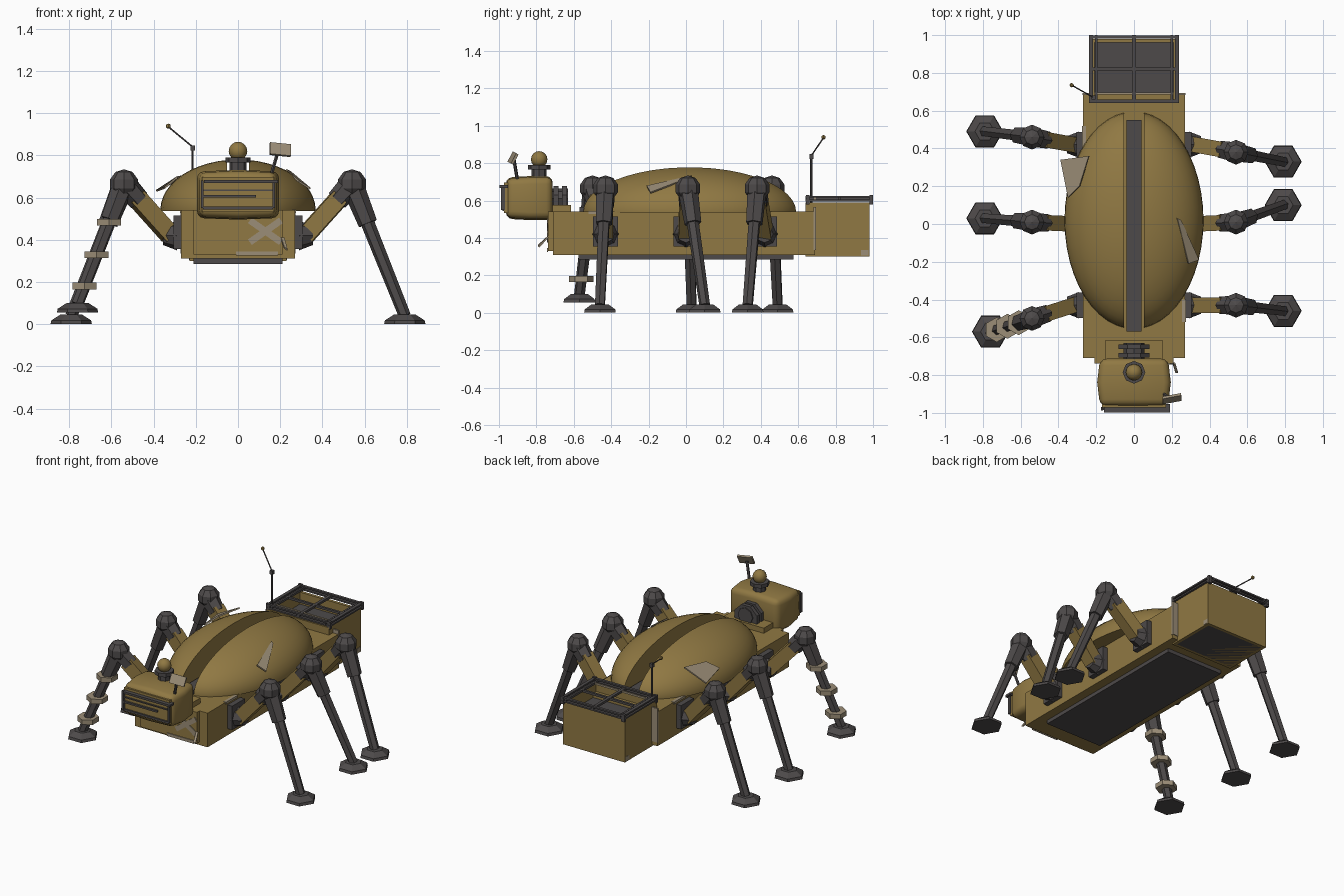
import bpy, bmesh, math
from mathutils import Vector, Matrix

cube = bpy.data.objects.get("Cube")
if cube:
    bpy.data.objects.remove(cube, do_unlink=True)


def material(name, rgb):
    m = bpy.data.materials.new(name)
    m.use_nodes = True
    m.diffuse_color = (*rgb, 1)
    m.node_tree.nodes["Principled BSDF"].inputs["Base Color"].default_value = (*rgb, 1)
    return m


OLIVE = material("olive paint", (0.28, 0.19, 0.056))
DARK = material("dark metal", (0.075, 0.068, 0.068))
TAN = material("pale tape", (0.33, 0.27, 0.185))


def finish(name, bm, mat, smooth=False):
    bmesh.ops.recalc_face_normals(bm, faces=bm.faces)
    mesh = bpy.data.meshes.new(name)
    bm.to_mesh(mesh)
    bm.free()
    mesh.materials.append(mat)
    ob = bpy.data.objects.new(name, mesh)
    bpy.context.collection.objects.link(ob)
    if smooth:
        bpy.ops.object.select_all(action="DESELECT")
        ob.select_set(True)
        bpy.context.view_layer.objects.active = ob
        bpy.ops.object.shade_smooth_by_angle(angle=math.radians(35))
    return ob


def box(name, centre, size, mat, rot=None):
    bm = bmesh.new()
    bmesh.ops.create_cube(bm, size=1)
    turn = rot if rot else Matrix.Identity(4)
    bm.transform(Matrix.Translation(centre) @ turn @ Matrix.Diagonal((*size, 1)))
    return finish(name, bm, mat)


def rod(name, a, b, r1, r2, sides, mat, spin=0):
    a, b = Vector(a), Vector(b)
    bm = bmesh.new()
    bmesh.ops.create_cone(bm, cap_ends=True, segments=sides, radius1=r1, radius2=r2,
                          depth=(b - a).length)
    turn = (b - a).to_track_quat("Z", "Y").to_matrix().to_4x4()
    bm.transform(Matrix.Translation((a + b) / 2) @ turn @ Matrix.Rotation(spin, 4, "Z"))
    return finish(name, bm, mat)


def ball(name, centre, r, mat, u=8, v=5, smooth=False):
    bm = bmesh.new()
    bmesh.ops.create_uvsphere(bm, u_segments=u, v_segments=v, radius=r)
    bm.transform(Matrix.Translation(centre))
    return finish(name, bm, mat, smooth)


def sheet(name, points, mat):
    bm = bmesh.new()
    bm.faces.new([bm.verts.new(p) for p in points])
    ob = finish(name, bm, mat)
    ob.modifiers.new("thickness", "SOLIDIFY").thickness = 0.009
    return ob


# Hull and belly
box("hull", (0, -0.01, 0.425), (0.54, 1.4, 0.23), OLIVE)
box("belly_plate", (0, 0, 0.30), (0.42, 1.15, 0.03), DARK)
box("nose_plate", (0, -0.72, 0.435), (0.42, 0.035, 0.21), OLIVE)
box("neck_deck", (0, -0.67, 0.555), (0.3, 0.11, 0.04), OLIVE)
box("spine_strip", (0, -0.01, 0.55), (0.08, 1.12, 0.03), DARK)

# Split shell halves
for side, label in ((1, "left"), (-1, "right")):
    bm = bmesh.new()
    bmesh.ops.create_uvsphere(bm, u_segments=48, v_segments=24, radius=1)
    bm.transform(Matrix.Translation((0, 0.02, 0.54)) @ Matrix.Diagonal((0.368, 0.575, 0.24, 1)))
    for co, no in (((0, 0, 0.535), (0, 0, 1)), ((side * 0.053, 0, 0), (side, 0, 0))):
        cut = bmesh.ops.bisect_plane(bm, geom=bm.verts[:] + bm.edges[:] + bm.faces[:],
                                     plane_co=co, plane_no=no, clear_inner=True)
        edges = [e for e in cut["geom_cut"] if isinstance(e, bmesh.types.BMEdge)]
        bmesh.ops.holes_fill(bm, edges=edges)
    finish(label + "_shell", bm, OLIVE, True)

# Loose plates on the shell
sheet("right_shell_patch", [(-0.39, 0.34, 0.635), (-0.24, 0.36, 0.71), (-0.29, 0.2, 0.7),
                            (-0.35, 0.14, 0.65)], TAN)
sheet("left_shell_patch", [(0.23, 0.03, 0.735), (0.25, 0.02, 0.725), (0.345, -0.19, 0.645),
                           (0.29, -0.21, 0.68)], TAN)

# Open cargo bay
box("bay_floor", (0, 0.81, 0.405), (0.42, 0.3, 0.21), DARK)
box("bay_base", (0, 0.81, 0.31), (0.46, 0.34, 0.02), OLIVE)
for s in (-1, 1):
    box("bay_side_wall", (s * 0.22, 0.81, 0.445), (0.02, 0.34, 0.29), OLIVE)
    box("bay_end_wall", (0, 0.81 + s * 0.16, 0.445), (0.46, 0.02, 0.29), OLIVE)

# Rack rails above the bay
for z in (0.6, 0.62):
    for s in (-1, 1):
        box("rack_side_rail", (s * 0.227, 0.82, z), (0.022, 0.36, 0.01), DARK)
        box("rack_end_rail", (0, 0.82 + s * 0.17, z), (0.47, 0.018, 0.01), DARK)
for s in (-1, 1):
    box("rack_inner_rail", (s * 0.2, 0.82, 0.61), (0.012, 0.36, 0.015), DARK)
    for y in (0.65, 0.99):
        box("rack_post", (s * 0.227, y, 0.605), (0.025, 0.018, 0.05), DARK)
box("rack_long_bar", (0, 0.82, 0.61), (0.02, 0.36, 0.015), DARK)
box("rack_cross_bar", (0, 0.82, 0.61), (0.45, 0.015, 0.015), DARK)
box("rack_tie", (0, 0.69, 0.61), (0.42, 0.01, 0.012), TAN)

# Head
bm = bmesh.new()
bmesh.ops.create_cube(bm, size=1)
bmesh.ops.subdivide_edges(bm, edges=bm.edges[:], cuts=1, use_grid_fill=True)
for v in bm.verts:
    edge = 1 - 0.06 * (abs(v.co.x) > 0.1) - 0.06 * (v.co.y < -0.1)
    v.co = Vector((v.co.x * (0.39 - 0.03 * (abs(v.co.y) > 0.1)), v.co.y * 0.25 - 0.838,
                   v.co.z * 0.235 * edge + 0.613))
head = finish("head", bm, OLIVE)
bev = head.modifiers.new("rounding", "BEVEL")
bev.width, bev.segments, bev.angle_limit = 0.035, 3, math.radians(40)
for p in head.data.polygons:
    p.use_smooth = True

# Face grille
box("face_panel", (0, -0.962, 0.615), (0.34, 0.02, 0.165), OLIVE)
box("brow_slat", (0.015, -0.975, 0.675), (0.35, 0.045, 0.014), DARK)
box("middle_slat", (-0.04, -0.975, 0.605), (0.25, 0.02, 0.012), DARK)
box("lower_slat", (0, -0.973, 0.55), (0.33, 0.018, 0.014), DARK)
box("upper_slat", (0, -0.973, 0.635), (0.33, 0.012, 0.008), DARK)
for s in (-1, 1):
    box("grille_side", (s * 0.17, -0.978, 0.615), (0.012, 0.02, 0.13), DARK)

# Neck discs
rod("neck_core", (0, -0.74, 0.61), (0, -0.63, 0.61), 0.055, 0.055, 8, DARK)
for y in (-0.695, -0.65):
    rod("neck_disc", (0, y - 0.013, 0.595), (0, y + 0.013, 0.595), 0.09, 0.09, 8, DARK, math.pi / 8)

# Beacon and mirror
rod("beacon_stem", (0, -0.785, 0.71), (0, -0.785, 0.77), 0.04, 0.04, 8, DARK)
rod("beacon_collar", (0, -0.785, 0.765), (0, -0.785, 0.79), 0.06, 0.06, 8, DARK)
ball("beacon_lamp", (0, -0.785, 0.82), 0.044, OLIVE, 12, 8, True)
rod("mirror_stalk", (0.155, -0.9, 0.7), (0.19, -0.92, 0.82), 0.009, 0.009, 6, DARK)
tilt = Matrix.Rotation(math.radians(-28), 4, "X") @ Matrix.Rotation(math.radians(12), 4, "Z")
box("mirror", (0.2, -0.925, 0.827), (0.1, 0.014, 0.062), TAN, tilt)

# Antenna
rod("antenna_mast", (-0.215, 0.67, 0.54), (-0.215, 0.67, 0.84), 0.006, 0.006, 6, DARK)
box("antenna_joint", (-0.215, 0.67, 0.835), (0.022, 0.022, 0.025), DARK)
rod("antenna_whip", (-0.215, 0.67, 0.84), (-0.33, 0.735, 0.935), 0.004, 0.004, 6, DARK)
ball("antenna_tip", (-0.33, 0.735, 0.938), 0.012, OLIVE)

# Tape cross, flap and worn corners
for a in (-35, 35):
    box("tape_strip", (0.13, -0.74, 0.44), (0.18, 0.006, 0.032), TAN,
        Matrix.Rotation(math.radians(a), 4, "Y"))
box("nose_scuff", (0.09, -0.74, 0.335), (0.2, 0.006, 0.02), TAN)
sheet("loose_flap", [(0.205, -0.74, 0.41), (0.22, -0.74, 0.41), (0.235, -0.79, 0.355),
                     (0.22, -0.79, 0.365)], TAN)
for s in (-1, 1):
    box("hull_rear_trim", (s * 0.25, 0.688, 0.45), (0.045, 0.012, 0.23), TAN)
    box("hull_scuff", (s * 0.265, -0.46 * s, 0.535), (0.02, 0.12, 0.016), TAN)
    box("bay_scuff", (s * 0.226, 0.955, 0.32), (0.012, 0.04, 0.03), TAN)


# Legs: side, hip y, knee y, foot x, foot y, foot height
def leg(label, side, hip_y, knee_y, foot_x, foot_y, lift, taped=False):
    hip = Vector((side * 0.32, hip_y, 0.42))
    knee = Vector((side * 0.54, knee_y, 0.665))
    ankle = Vector((side * foot_x, foot_y, lift + 0.04))
    box(label + "_hip_plate", (side * 0.285, hip_y, 0.435), (0.04, 0.135, 0.16), DARK)
    rod(label + "_hip_joint", hip - Vector((side * 0.03, 0, 0)), hip + Vector((side * 0.035, 0, 0)),
        0.07, 0.045, 8, DARK)
    rod(label + "_thigh", hip, hip.lerp(knee, 0.75), 0.058, 0.058, 4, OLIVE, math.pi / 4)
    rod(label + "_thigh_collar", hip.lerp(knee, 0.68), knee, 0.052, 0.058, 6, DARK)
    ball(label + "_knee", knee, 0.069, DARK)
    rod(label + "_shin_sleeve", knee, knee.lerp(ankle, 0.3), 0.054, 0.046, 6, DARK)
    rod(label + "_shin", knee.lerp(ankle, 0.25), ankle, 0.033, 0.029, 6, DARK)
    rod(label + "_foot", (ankle.x, ankle.y, lift), (ankle.x, ankle.y, lift + 0.018), 0.098, 0.094, 6, DARK, math.pi / 6)
    rod(label + "_foot_top", (ankle.x, ankle.y, lift + 0.018), (ankle.x, ankle.y, lift + 0.045),
        0.094, 0.052, 6, DARK, math.pi / 6)
    if taped:
        for t in (0.32, 0.59, 0.85):
            c = knee.lerp(ankle, t)
            rod(label + "_tape_ring", c - Vector((0, 0, 0.016)), c + Vector((0, 0, 0.016)),
                0.066, 0.066, 6, TAN)


leg("left_front_leg", 1, -0.43, -0.43, 0.79, -0.46, 0)
leg("left_middle_leg", 1, 0, 0.01, 0.79, 0.1, 0)
leg("left_rear_leg", 1, 0.42, 0.38, 0.79, 0.33, 0)
leg("right_front_leg", -1, -0.43, -0.5, 0.76, -0.57, 0.055, True)
leg("right_middle_leg", -1, 0, 0.01, 0.79, 0.03, 0)
leg("right_rear_leg", -1, 0.42, 0.46, 0.79, 0.49, 0)
